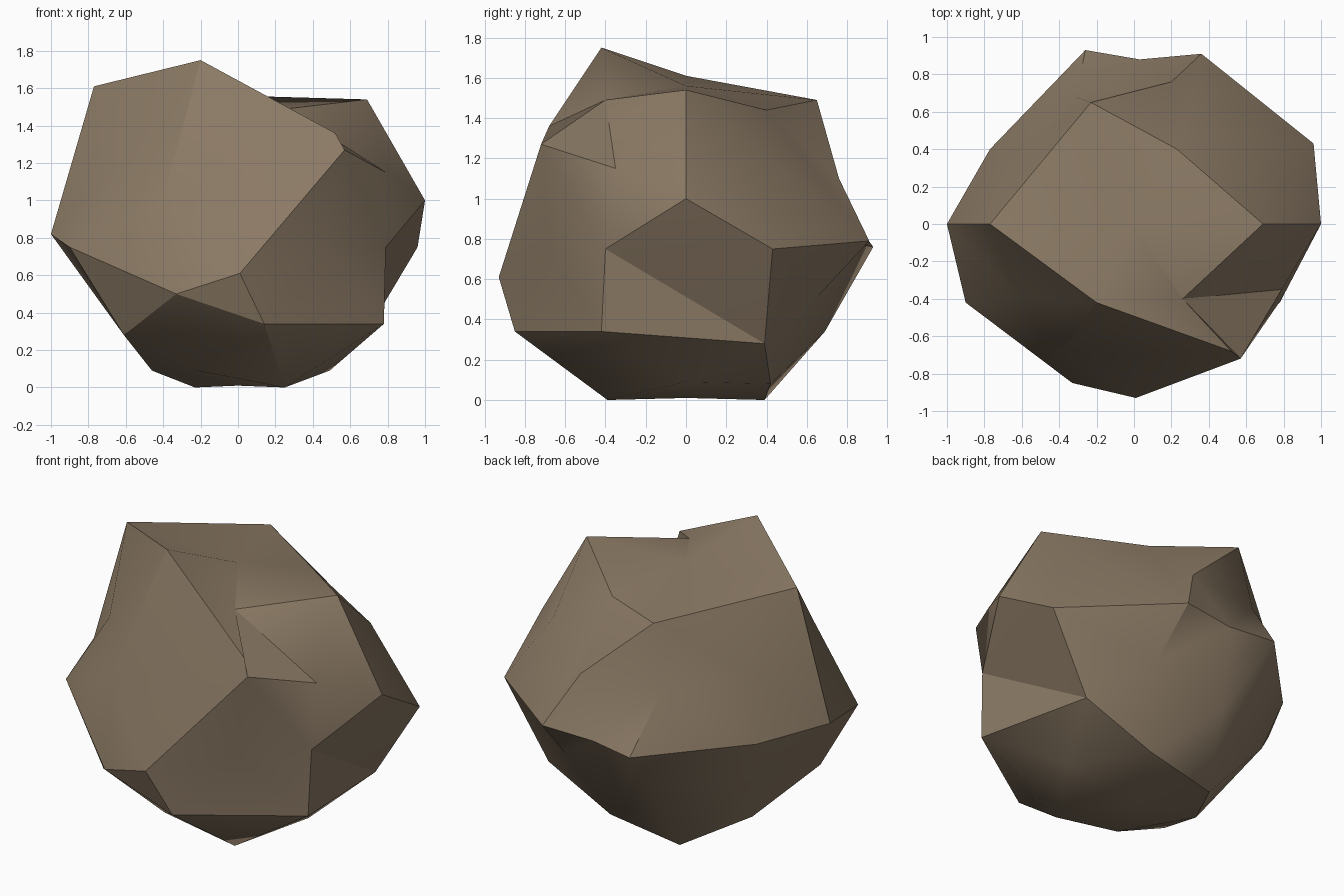
import bpy, bmesh, math
from itertools import product

if "Cube" in bpy.data.objects:
    bpy.data.objects.remove(bpy.data.objects["Cube"])

# Boulder: a twice-divided icosahedron (42 corners) with each corner pushed to a measured spot.
A, B = 0.526, 0.851           # icosahedron corner
P, Q, R = 0.309, 0.5, 0.809   # edge-middle corner


def family(x, y, z):
    """All sign variants of a direction; +x first, then +y, then +z."""
    signs = [(1, -1) if v else (1,) for v in (z, y, x)]
    return [(sx * x, sy * y, sz * z) for sz, sy, sx in product(*signs)]


# upper corners first in each group
groups = [
    # ridge ends, top and bottom
    ((A, 0, B), [(.69, 0, 1.54), (-.77, 0, 1.61), (.49, 0, .09), (-.46, 0, .09)]),
    # back and front shoulders
    ((0, B, A), [(.20, .76, 1.10), (.52, -.68, 1.36), (-.07, .69, .34), (.14, -.85, .34)]),
    # waist
    ((B, A, 0), [(.96, .43, .75), (-.77, .40, .78), (.79, -.40, .75), (-.90, -.42, .75)]),
    # axis points
    ((1, 0, 0), [(1, 0, 1), (-1, 0, .82)]),
    ((0, 1, 0), [(.03, .88, .77), (.01, -.93, .61)]),
    ((0, 0, 1), [(0, 0, 1.56), (0, 0, .01)]),
    # crown and foot
    ((P, Q, R), [(.23, .40, 1.44), (-.23, .65, 1.49), (.26, -.40, 1.49), (-.20, -.42, 1.75),
                 (.23, .42, .08), (-.23, .39, 0), (.25, -.39, 0), (-.22, -.41, .09)]),
    # back and front cheeks
    ((Q, R, P), [(.36, .91, .79), (-.31, .68, 1.10), (.57, -.72, 1.27), (-.40, -.70, 1.0),
                 (.38, .66, .52), (-.26, .93, .76), (.46, -.68, .73), (-.33, -.85, .50)]),
    # side cheeks
    ((R, P, Q), [(.64, .40, 1.20), (-.69, .36, 1.18), (.79, -.35, 1.15), (-.62, -.39, 1.20),
                 (.68, .39, .28), (-.63, .38, .44), (.78, -.42, .34), (-.61, -.46, .28)]),
]

bm = bmesh.new()
targets, corner = [], {}
for direction, places in groups:
    for d, place in zip(family(*direction), places):
        corner[d] = bm.verts.new(d)
        targets.append((corner[d], place))

# the hull of the regular points gives the triangles
bmesh.ops.convex_hull(bm, input=bm.verts[:])
bmesh.ops.recalc_face_normals(bm, faces=bm.faces[:])

# turn a few edges so the ridges run the right way
for d1, d2 in [((R, P, Q), (R, -P, Q)),          # right upper ridge
               ((-R, P, Q), (-R, -P, Q)),        # left upper ridge
               ((P, -Q, -R), (Q, -R, -P)),       # front right underside
               ((1, 0, 0), (R, -P, -Q)),         # right waist
               ((1, 0, 0), (R, P, -Q))]:
    edge = bm.edges.get((corner[d1], corner[d2]))
    if edge:
        bmesh.ops.rotate_edges(bm, edges=[edge], use_ccw=True)

# push the corners to their places
for v, place in targets:
    v.co = place

mesh = bpy.data.meshes.new("boulder")
bm.to_mesh(mesh)
bm.free()
boulder = bpy.data.objects.new("boulder", mesh)
bpy.context.collection.objects.link(boulder)

stone = bpy.data.materials.new("brown stone")
stone.diffuse_color = (0.26, 0.195, 0.13, 1)
stone.use_nodes = True
stone.node_tree.nodes["Principled BSDF"].inputs["Base Color"].default_value = stone.diffuse_color
mesh.materials.append(stone)

# soft shading with sharp creases
bpy.context.view_layer.objects.active = boulder
boulder.select_set(True)
bpy.ops.object.shade_smooth_by_angle(angle=math.radians(30))
